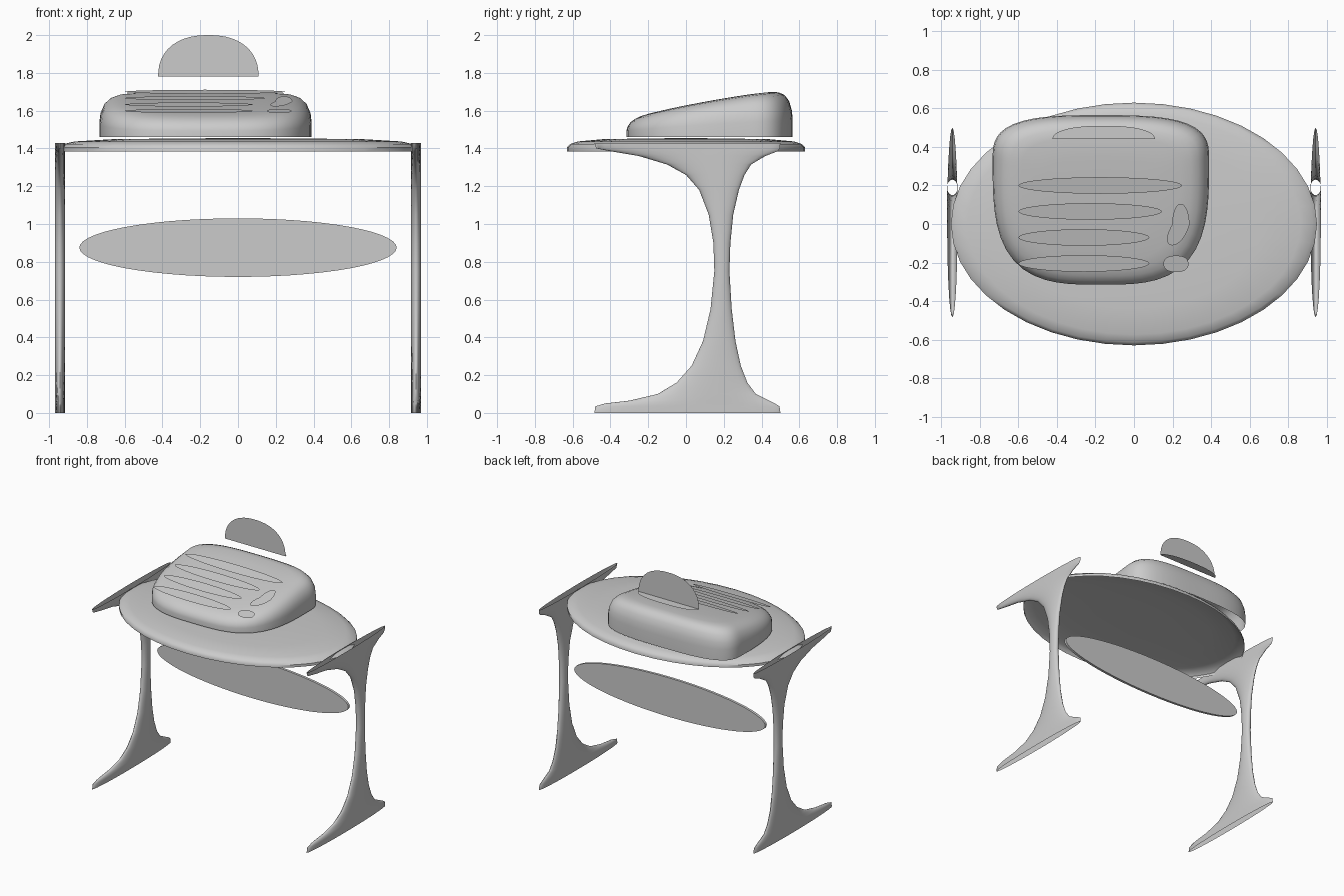
import bpy, bmesh
from math import cos, sin, pi
from mathutils import Vector

cube = bpy.data.objects.get("Cube")
if cube:
    bpy.data.objects.remove(cube)

grey = bpy.data.materials.new("light grey")
grey.use_nodes = True
grey.diffuse_color = (0.6, 0.6, 0.6, 1)
grey.node_tree.nodes["Principled BSDF"].inputs["Base Color"].default_value = (0.6, 0.6, 0.6, 1)


def finish(name, bm, smooth=True):
    mesh = bpy.data.meshes.new(name)
    bm.to_mesh(mesh)
    bm.free()
    mesh.materials.append(grey)
    obj = bpy.data.objects.new(name, mesh)
    bpy.context.collection.objects.link(obj)
    if smooth:
        bpy.ops.object.select_all(action="DESELECT")
        obj.select_set(True)
        bpy.context.view_layer.objects.active = obj
        bpy.ops.object.shade_smooth_by_angle(angle=pi / 4)
    return obj


def superellipse(rx, ry, power=2, count=40, arc=2 * pi):
    """Points counter-clockwise around a (super)ellipse, or part of one."""
    steps = count if arc == 2 * pi else count - 1
    points = []
    for i in range(count):
        c, s = cos(arc * i / steps), sin(arc * i / steps)
        r = (abs(c) ** power + abs(s) ** power) ** (-1 / power)
        points.append((rx * c * r, ry * s * r))
    return points


def loft(name, rings, apex=None):
    """Skin a stack of closed rings, leaving the bottom open."""
    bm = bmesh.new()
    rows = [[bm.verts.new(p) for p in ring] for ring in rings]
    n = len(rows[0])
    for low, high in zip(rows, rows[1:]):
        for i in range(n):
            j = (i + 1) % n
            bm.faces.new((low[i], low[j], high[j], high[i]))
    if apex:
        tip = bm.verts.new(apex)
        for i in range(n):
            bm.faces.new((rows[-1][i], rows[-1][(i + 1) % n], tip))
    return finish(name, bm)


def sheet(name, points, depth=None):
    """Flat plate from an outline, optionally extruded along y."""
    bm = bmesh.new()
    face = bm.faces.new([bm.verts.new(p) for p in points])
    if depth:
        made = bmesh.ops.extrude_face_region(bm, geom=[face], use_keep_orig=True)
        verts = [g for g in made["geom"] if isinstance(g, bmesh.types.BMVert)]
        bmesh.ops.translate(bm, verts=verts, vec=(0, depth, 0))
        bmesh.ops.recalc_face_normals(bm, faces=bm.faces)
    return finish(name, bm, smooth=False)


# Oval table top, a shallow shell
oval = superellipse(0.95, 0.63)
edge = [(1, 1.385), (1, 1.405), (0.975, 1.423), (0.91, 1.437), (0.7, 1.449), (0.35, 1.453)]
loft("table_top", [[(x * s, y * s, z) for x, y in oval] for s, z in edge], (0, 0, 1.455))

# Flared hollow legs: height, front edge, back edge
flare = [
    (0, -0.485, 0.5), (0.035, -0.48, 0.495), (0.05, -0.43, 0.47),
    (0.065, -0.3, 0.44), (0.1, -0.15, 0.37), (0.16, -0.05, 0.325),
    (0.25, 0.03, 0.29), (0.38, 0.09, 0.262), (0.55, 0.13, 0.242),
    (0.75, 0.15, 0.23), (0.9, 0.145, 0.235), (1.05, 0.12, 0.25),
    (1.18, 0.07, 0.28), (1.26, 0, 0.31), (1.315, -0.1, 0.345),
    (1.36, -0.25, 0.42), (1.385, -0.4, 0.485), (1.4, -0.475, 0.497),
    (1.43, -0.485, 0.5),
]
for side, x0 in (("left", 0.943), ("right", -0.943)):
    rings = []
    for z, front, back in flare:
        section = superellipse(0.027, (back - front) / 2, count=28)
        rings.append([(x0 + x, (front + back) / 2 + y, z) for x, y in section])
    loft(side + "_leg", rings)

# Wedge-shaped machine body, fuller at the back
MID = Vector((-0.172, 0.13))
outline = []
for x, y in superellipse(0.562, 1, 3.2, 64):
    outline.append(Vector((MID.x + x, 0.33 + y * (0.235 if y > 0 else 0.645))))


def body_top(y):
    return 1.628 + 0.2 * y - 0.08 * y * y


rounding = [(1, 0), (1, 0.35), (0.99, 0.55), (0.955, 0.76), (0.9, 0.89),
            (0.83, 0.96), (0.73, 0.99), (0.5, 1), (0.25, 1)]
rings = []
for scale, rise in rounding:
    ring = [MID + (p - MID) * scale for p in outline]
    rings.append([(p.x, p.y, 1.46 + (body_top(p.y) - 1.46) * rise) for p in ring])
loft("machine_body", rings, (MID.x, MID.y, body_top(MID.y)))


# Thin key plates lying on a slope just above the body
def key_plate(name, points):
    sheet(name, [(x, y, 1.65 + 0.25 * y) for x, y in points])


rows = [(0.2, 0.25), (0.065, 0.145), (-0.07, 0.08), (-0.205, 0.08)]
for number, (y0, right) in enumerate(rows, 1):
    rx = (right + 0.6) / 2
    key_plate(f"key_row_{number}",
              [(right - rx + x, y0 + y) for x, y in superellipse(rx, 0.043)])
key_plate("round_key",
          [(0.218 + x, -0.207 + y) for x, y in superellipse(0.065, 0.043, 2.3)])

# Kidney-shaped key: an ellipse bent and widened at the front
kidney = []
for x, y in superellipse(0.045, 0.108):
    lower = max(0, -y / 0.108)
    kidney.append((0.243 + x * (1 + 0.35 * lower) - 0.045 * lower, y - 0.003))
key_plate("kidney_key", kidney)

# Upright paper sheet with its curved lower flap
half = superellipse(0.266, 1, 2.3, 24, pi)
sheet("paper_sheet", [(-0.157 + x, 0.44, 1.78 + 0.22 * y) for x, y in half])
sheet("paper_flap", [(-0.157 + x, 0.44 + 0.07 * y, 1.78) for x, y in reversed(half)])

# Oval panel hanging between the legs
panel = superellipse(0.84, 0.155, count=56)
sheet("oval_panel", [(x, 0.185, 0.875 + z) for x, z in panel], 0.02)
